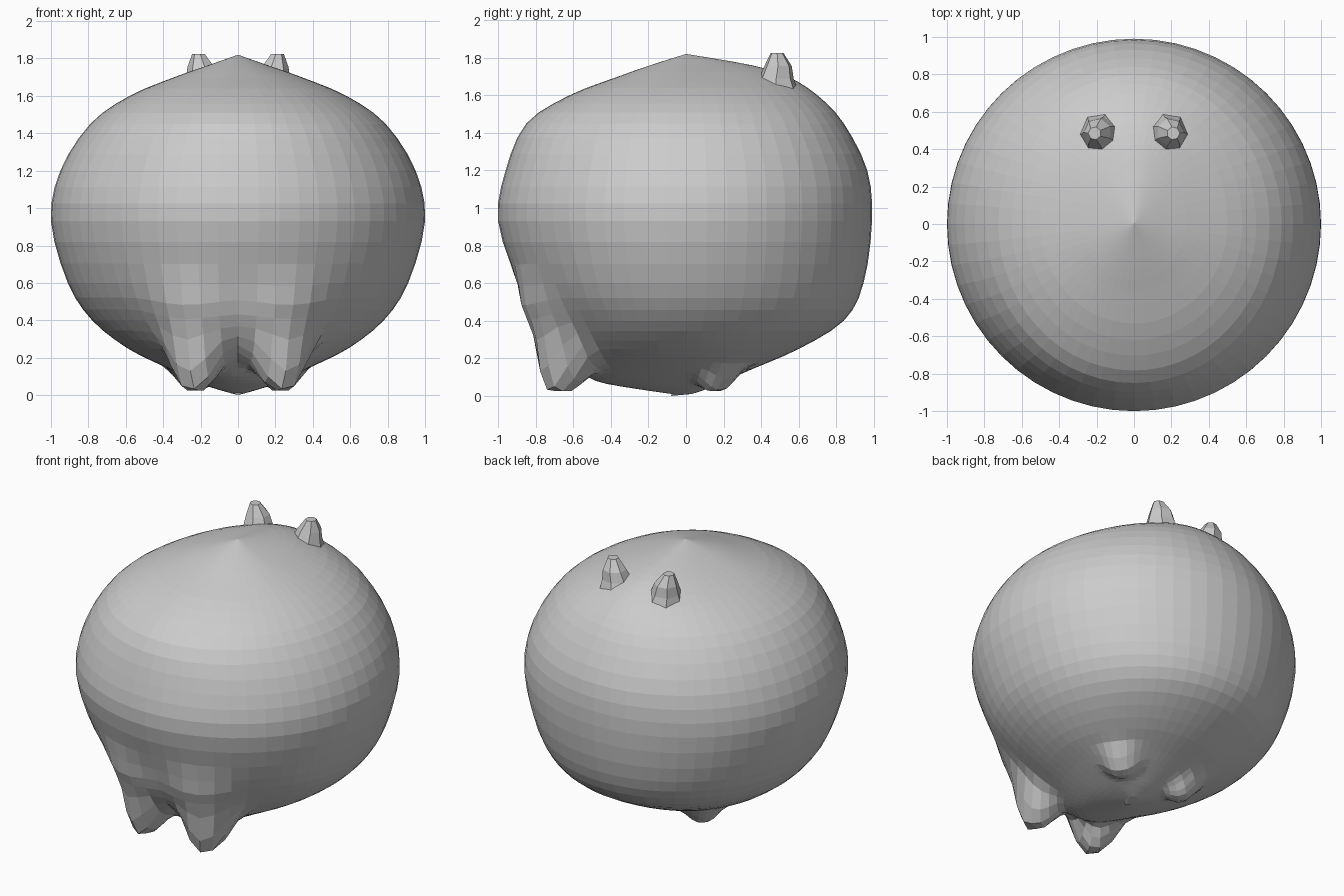
import bpy, bmesh, math
from mathutils import Vector

if "Cube" in bpy.data.objects:
    bpy.data.objects.remove(bpy.data.objects["Cube"])

SEGS, STEPS = 56, 3
# body sections: height, reach to the front, side and back
ROWS = [(0, 0, 0, 0), (.04, .28, .14, .12), (.08, .48, .24, .21),
        (.15, .57, .39, .37), (.25, .65, .59, .60), (.40, .76, .78, .84),
        (.60, .89, .91, .945), (.93, 1.0, 1.0, .99), (1.2, .96, .95, .965),
        (1.45, .85, .79, .84), (1.6, .62, .58, .70), (1.7, .36, .34, .54),
        (1.76, .19, .17, .35), (1.82, 0, 0, 0)]
# foot bulges: centre, push, reach (mirrored in x)
BULGES = [((.25, -.76, .38), (.01, -.07, -.05), .24),
          ((.24, -.64, .25), (.01, -.04, -.23), .15),
          ((.26, .18, .11), (0, 0, -.09), .11)]


def make_object(name, bm):
    bmesh.ops.recalc_face_normals(bm, faces=bm.faces)
    mesh = bpy.data.meshes.new(name)
    bm.to_mesh(mesh)
    bm.free()
    obj = bpy.data.objects.new(name, mesh)
    bpy.context.collection.objects.link(obj)
    return obj


def skin(bm, rings):
    for a, b in zip(rings, rings[1:]):
        n = len(a)
        for i in range(n):
            j = (i + 1) % n
            bm.faces.new((a[i], a[j], b[j], b[i]))


def cap(bm, ring, pole):
    for i in range(len(ring)):
        bm.faces.new((ring[i], ring[(i + 1) % len(ring)], pole))


def spline(rows, steps):
    out = []
    for k in range(len(rows) - 1):
        p0, p1 = rows[max(k - 1, 0)], rows[k]
        p2, p3 = rows[k + 1], rows[min(k + 2, len(rows) - 1)]
        for s in range(steps):
            t = s / steps
            out.append([.5 * (2 * b + (c - a) * t
                              + (2 * a - 5 * b + 4 * c - d) * t * t
                              + (3 * b - a - 3 * c + d) * t ** 3)
                        for a, b, c, d in zip(p0, p1, p2, p3)])
    return out


def bulge(p):
    total = Vector()
    for centre, push, reach in BULGES:
        for side in (-1, 1):
            c = Vector((centre[0] * side, centre[1], centre[2]))
            w = math.exp(-((p - c).length / reach) ** 3)
            total += w * Vector((push[0] * side, push[1], push[2]))
    q = p + total
    if total.length > .03:
        q.z = max(q.z, .025)
    return q


# round body with four stubby feet pulled out of it
bm = bmesh.new()
rings = []
for z, front, side, back in spline(ROWS, STEPS)[1:]:
    ring = []
    for i in range(SEGS):
        a = math.tau * i / SEGS
        s = math.sin(a)
        p = Vector((side * math.cos(a), (back if s > 0 else front) * s, z))
        ring.append(bm.verts.new(bulge(p)))
    rings.append(ring)
skin(bm, rings)
cap(bm, rings[0], bm.verts.new((0, -.08, 0)))
cap(bm, rings[-1], bm.verts.new((0, 0, 1.82)))
make_object("body", bm)

# small faceted ears: centre x, centre y, height, radius
bm = bmesh.new()
rings = []
for x, y, z, r in [(.17, .48, 1.60, .13), (.185, .48, 1.69, .095),
                   (.195, .49, 1.755, .075), (.21, .485, 1.825, .035)]:
    rings.append([bm.verts.new((x + r * math.cos(math.tau * i / 7),
                                y + r * math.sin(math.tau * i / 7), z))
                  for i in range(7)])
skin(bm, rings)
bm.faces.new(rings[0])
bm.faces.new(rings[-1])
ears = make_object("ears", bm)
ears.modifiers.new("mirror", "MIRROR").use_axis[0] = True
